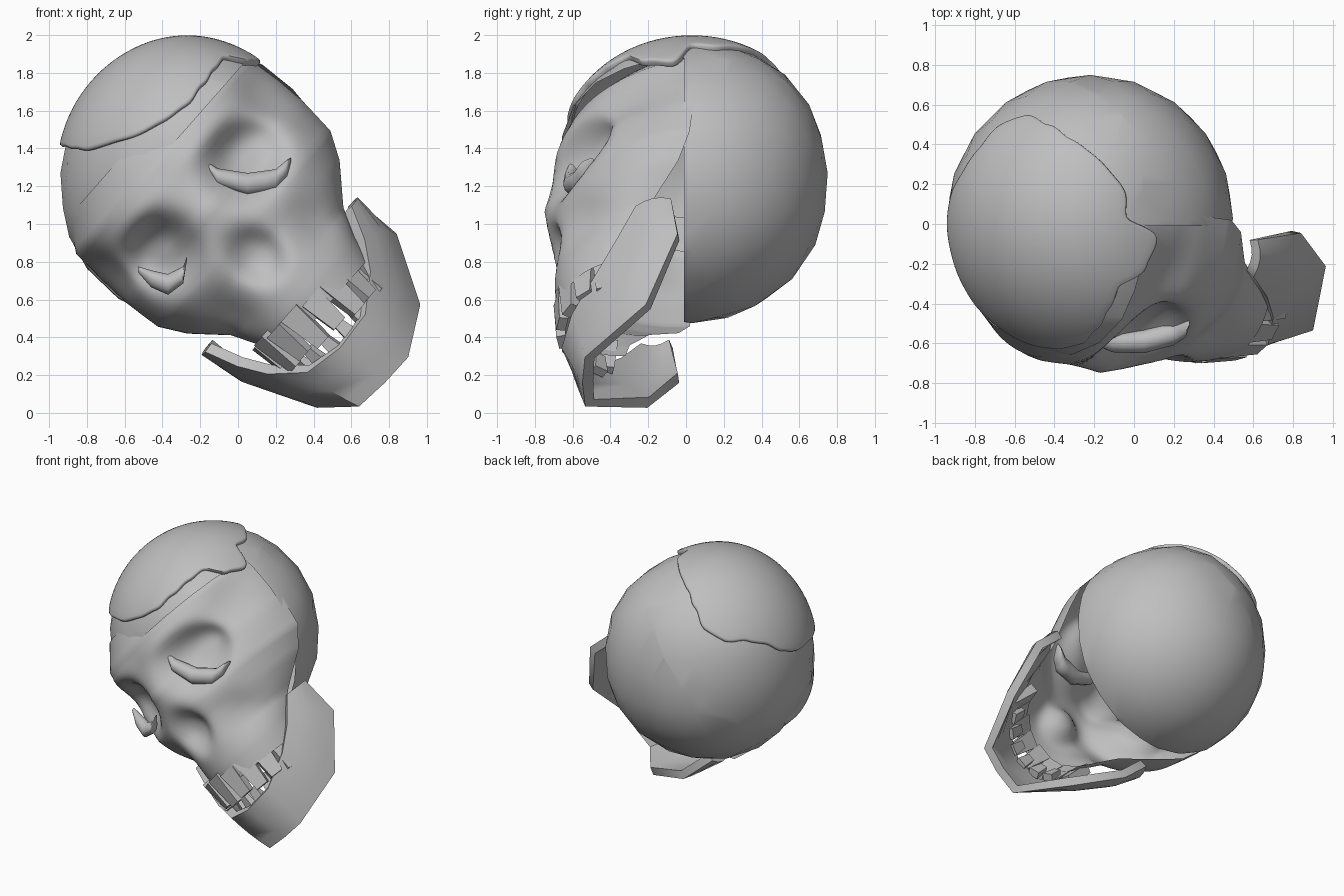
import bpy, bmesh
from math import sin, cos, radians, exp, pi
from mathutils import Vector, Matrix

if "Cube" in bpy.data.objects:
    bpy.data.objects.remove(bpy.data.objects["Cube"], do_unlink=True)

# One plain grey for every part
grey = bpy.data.materials.new("stone_grey")
grey.use_nodes = True
tone = (0.52, 0.52, 0.52, 1)
grey.diffuse_color = tone
grey.node_tree.nodes["Principled BSDF"].inputs["Base Color"].default_value = tone

# Head frame: rolled onto its side about the y axis
HEAD = Matrix(((0.66, 0, -0.75, 0.462), (0, 1, 0, 0), (0.75, 0, 0.66, 0.525), (0, 0, 0, 1)))
CENTRE = Vector((-0.22, 0.03, 1.27))
FLAT = Vector((0.6, 0, 0.8))


def place(x, y, z, shift=0.0):
    """Head coordinates to world, with the slight turn of the face."""
    return HEAD @ Vector((x + 0.09 * (y + 0.6) + shift, y, z))


def finish(name, bm, angle=50, thickness=0):
    bmesh.ops.recalc_face_normals(bm, faces=bm.faces)
    mesh = bpy.data.meshes.new(name)
    bm.to_mesh(mesh)
    bm.free()
    mesh.materials.append(grey)
    obj = bpy.data.objects.new(name, mesh)
    bpy.context.collection.objects.link(obj)
    for other in bpy.context.selected_objects:
        other.select_set(False)
    obj.select_set(True)
    bpy.context.view_layer.objects.active = obj
    if thickness:
        mod = obj.modifiers.new("thickness", "SOLIDIFY")
        mod.thickness, mod.offset = thickness, 0
        bpy.ops.object.modifier_apply(modifier=mod.name)
    bpy.ops.object.shade_smooth_by_angle(angle=radians(angle))


def loft(rows, closed=False):
    """Skin a list of equal rows of points."""
    bm = bmesh.new()
    grid = [[bm.verts.new(p) for p in row] for row in rows]
    n = len(rows[0])
    for a, b in zip(grid, grid[1:]):
        for i in range(n if closed else n - 1):
            j = (i + 1) % n
            bm.faces.new((a[i], a[j], b[j], b[i]))
    return bm


def mix(a, b, t):
    return [p + (q - p) * t for p, q in zip(a, b)]


def flatten(d):
    """Shallow flat on the upper left side of the skull."""
    return 0.05 * max(0, d.dot(FLAT)) ** 6


# Cranium: rounded shell, cut open under the face
bm = bmesh.new()
bmesh.ops.create_icosphere(bm, subdivisions=3, radius=1)
for v in bm.verts:
    d = v.co.normalized()
    v.co = CENTRE + d * (0.72 + 0.075 * max(0, -d.z) - flatten(d))
to_head = HEAD.inverted()
CUT_Y, CUT_Z = -0.01, 1.2
for point, normal in ((Vector((0, CUT_Y, 0)), Vector((0, 1, 0))),
                      (HEAD @ Vector((0, 0, CUT_Z)), HEAD.to_3x3() @ Vector((0, 0, 1)))):
    bmesh.ops.bisect_plane(bm, geom=bm.verts[:] + bm.edges[:] + bm.faces[:],
                           plane_co=point, plane_no=normal)
hole = []
for f in bm.faces:
    p = to_head @ f.calc_center_median()
    if p.y < CUT_Y and p.z < CUT_Z:
        hole.append(f)
bmesh.ops.delete(bm, geom=hole, context="FACES")
finish("cranium", bm, 60)


# Face mask: stacked half ellipses, dented for sockets, nose and cheeks
def bump(x, z, cx, cz, rx, rz, power=1):
    return exp(-(((x - cx) / rx) ** 2 + ((z - cz) / rz) ** 2) ** power)


def face_row(z, w, front, back):
    row = []
    for k in range(61):
        a = radians(-90 + 3 * k)
        x, y = w * sin(a), back + (front - back) * cos(a)
        side = abs(x)
        fade = min(1, max(0, (-0.15 - y) / 0.25))
        dent = 0.21 * bump(side, z, 0.34, 0.86, 0.2, 0.18, 1.5)
        dent += 0.1 * bump(x, z, 0, 0.48, 0.12, 0.15, 1.5)
        dent += 0.06 * bump(side, z, 0.34, 0.36, 0.12, 0.14)
        dent -= 0.03 * bump(side, z, 0.3, 1.09, 0.2, 0.07)
        x *= 1 - 0.08 * bump(y, z, -0.3, 1.0, 0.2, 0.16)
        row.append(place(x, y + dent * fade, z))
    return row


# height, half width, front y, back y
sections = [
    (1.36, 0.57, -0.56, 0.05), (1.2, 0.69, -0.67, 0.04), (1.0, 0.71, -0.71, 0.04),
    (0.83, 0.71, -0.75, 0.04), (0.62, 0.69, -0.72, 0.02), (0.48, 0.61, -0.70, -0.04),
    (0.3, 0.45, -0.70, -0.2), (0.15, 0.38, -0.69, -0.3), (0.02, 0.34, -0.67, -0.32)]
rows = [face_row(*mix(a, b, step / 6)) for a, b in zip(sections, sections[1:])
        for step in range(6)]
rows.append(face_row(*sections[-1]))
finish("face", loft(rows), 60)

# Lower jaw: mirrored band between its upper and lower edges
jaw_top = [(0, -0.63, -0.17), (0.2, -0.58, -0.14), (0.36, -0.45, 0.0),
           (0.45, -0.35, 0.14), (0.52, -0.25, 0.31)]
jaw_low = [(0, -0.52, -0.47), (0.17, -0.51, -0.46), (0.36, -0.2, -0.31),
           (0.53, -0.04, 0.04), (0.53, -0.08, 0.32)]


def jaw_row(t):
    half = [mix(a, b, t) for a, b in zip(jaw_top, jaw_low)]
    swell = 1 + 0.06 * sin(pi * t)
    points = [(-x, y, z) for x, y, z in half[:0:-1]] + half
    return [place(x * swell, y, z - 0.07 * x, 0.07 * (y + 0.6) - 0.08) for x, y, z in points]


finish("lower_jaw", loft([jaw_row(t / 4) for t in range(5)]), 50, 0.06)


# Teeth: tapered blocks along the two dental arches
def tooth(name, centre, turn, size, tip):
    """tip is -1 when the narrow end points down, 1 when it points up."""
    bm = bmesh.new()
    bmesh.ops.create_cube(bm, size=1)
    spin = Matrix.Rotation(turn, 3, "Z")
    for v in bm.verts:
        narrow = 0.7 if v.co.z * tip > 0 else 1
        p = spin @ Vector((v.co.x * size[0] * narrow, v.co.y * size[1] * narrow,
                           v.co.z * size[2]))
        v.co = place(*(Vector(centre) + p), -0.05)
    finish(name, bm, 30)


for i in range(8):
    a = radians(-77 + 22 * i)
    x = 0.33 * sin(a)
    tooth("upper_tooth", (x, -0.36 - 0.3 * cos(a), 0.02 - 0.12 * x), a,
          (0.125, 0.07, 0.21 + 0.03 * (i % 2)), -1)
for i in range(6):
    a = radians(-55 + 22 * i)
    x = 0.29 * sin(a)
    tooth("lower_tooth", (x, -0.3 - 0.28 * cos(a), -0.15 + 0.25 * abs(x)), a,
          (0.08, 0.05, 0.12), 1)

# Cap: melted layer over the crown with a wavy rolled edge
AXIS = Vector((-0.42, -0.15, 0.87)).normalized()
reach = [55, 42, 45, 44, 44, 45, 49, 55, 55, 50, 49, 52,
         53, 52, 53, 55, 55, 56, 55, 53, 48, 44, 42, 51]
E1 = (Vector((1, 0, 0)) - AXIS * AXIS.x).normalized()
E2 = AXIS.cross(E1)
STEPS = 6


def cap_point(k, t, radius):
    i, f = divmod(k / STEPS, 1)
    f = f * f * (3 - 2 * f)
    i = int(i)
    r = radians(reach[i] * (1 - f) + reach[(i + 1) % len(reach)] * f) * t
    az = 2 * pi * k / (len(reach) * STEPS)
    d = cos(r) * AXIS + sin(r) * (cos(az) * E1 + sin(az) * E2)
    return CENTRE + (radius - flatten(d)) * d


levels = [(0.01 + 0.96 * t / 16, 0.74) for t in range(17)]
levels += [(0.99, 0.738), (1.0, 0.725), (0.99, 0.70)]
count = len(reach) * STEPS
bm = loft([[cap_point(k, t, r) for k in range(count)] for t, r in levels], True)
bmesh.ops.holes_fill(bm, edges=[e for e in bm.edges if e.is_boundary and
                                (e.verts[0].co - CENTRE).normalized().dot(AXIS) > 0.99])
finish("crown_cap", bm, 60)


# Crescent pools resting in the eye sockets: x, y, z, radius
def pool(name, path):
    fine = []
    for a, b in zip(path, path[1:]):
        fine += [mix(a, b, s / 3) for s in range(3)]
    fine.append(path[-1])
    rows = []
    for x, y, z, r in fine:
        rows.append([Vector((x, y + r * cos(q * pi / 6), z + r * sin(q * pi / 6)))
                     for q in range(12)])
    bm = loft(rows, True)
    bmesh.ops.holes_fill(bm, edges=[e for e in bm.edges if e.is_boundary])
    finish(name, bm, 60)


pool("left_eye_pool", [(-0.18, -0.6, 1.33, 0.01), (-0.11, -0.6, 1.25, 0.045),
                       (0.05, -0.59, 1.21, 0.06), (0.2, -0.55, 1.23, 0.06),
                       (0.26, -0.52, 1.29, 0.05), (0.28, -0.5, 1.34, 0.01)])
pool("right_eye_pool", [(-0.53, -0.5, 0.76, 0.015), (-0.46, -0.53, 0.71, 0.045),
                        (-0.37, -0.57, 0.68, 0.055), (-0.29, -0.6, 0.73, 0.045),
                        (-0.27, -0.6, 0.82, 0.01)])
